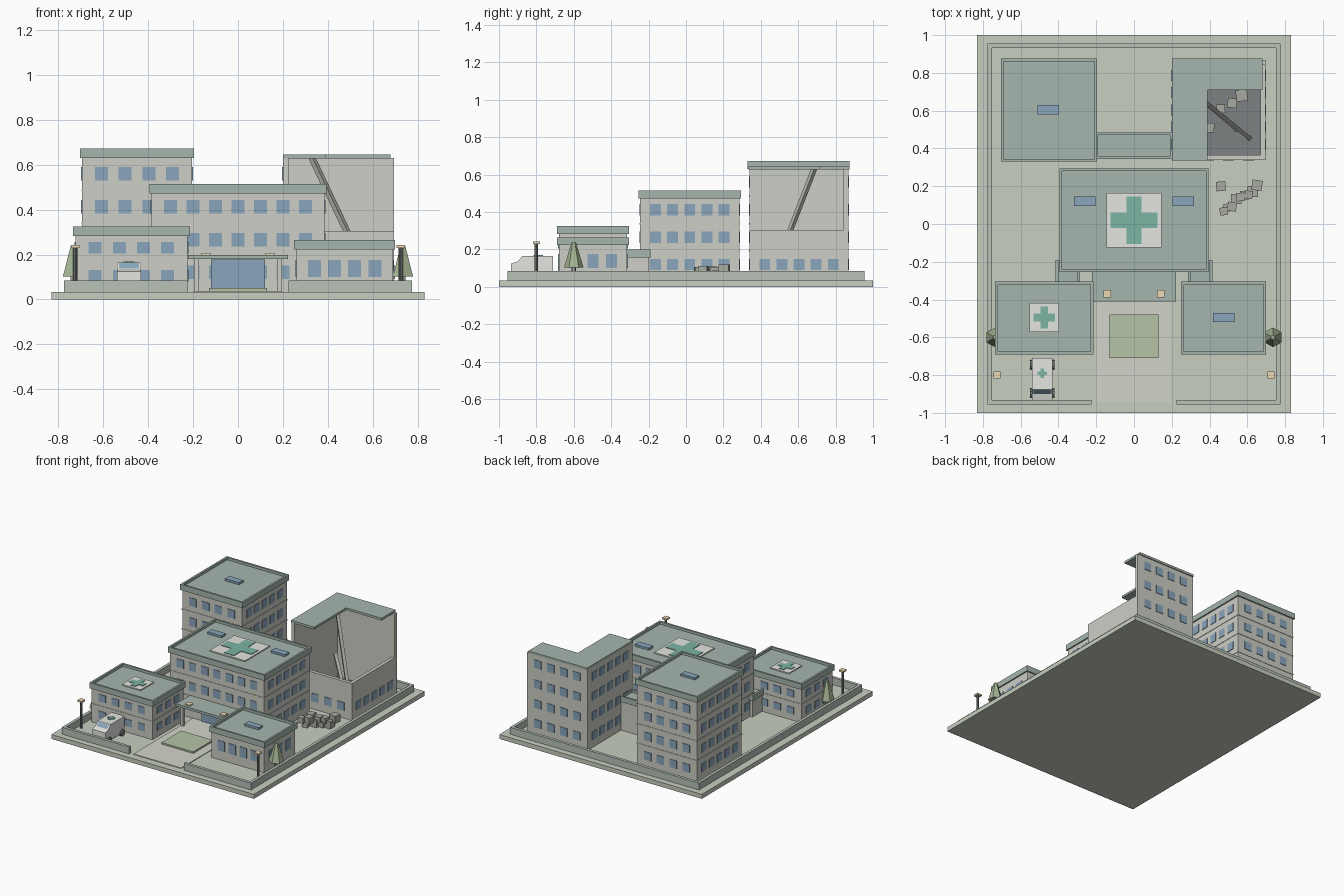
import bpy, bmesh, math, random
from mathutils import Vector, Matrix

if "Cube" in bpy.data.objects:
    bpy.data.objects.remove(bpy.data.objects["Cube"])

random.seed(4)
COLS = dict(wall=(.62, .62, .57), roof=(.38, .47, .42), glass=(.25, .38, .5), ground=(.58, .62, .53),
            path=(.65, .66, .59), lawn=(.46, .55, .38), white=(.78, .79, .75), cross=(.2, .46, .37),
            dark=(.2, .22, .22), rubble=(.4, .4, .37), lamp=(.85, .7, .45), tree=(.38, .47, .3),
            fence=(.48, .54, .48))
MATS = {}
for k, c in COLS.items():
    MATS[k] = bpy.data.materials.new(k)
    MATS[k].diffuse_color = (*c, 1)


def finish(name, bm, mat):
    me = bpy.data.meshes.new(name)
    bm.to_mesh(me)
    bm.free()
    me.materials.append(MATS[mat])
    ob = bpy.data.objects.new(name, me)
    bpy.context.collection.objects.link(ob)
    return ob


def boxes(name, mat, items):
    """One object from boxes given as (x0, x1, y0, y1, z0, z1)."""
    bm = bmesh.new()
    for x0, x1, y0, y1, z0, z1 in items:
        m = Matrix.Translation(((x0+x1)/2, (y0+y1)/2, (z0+z1)/2)) @ Matrix.Diagonal((x1-x0, y1-y0, z1-z0, 1))
        bmesh.ops.create_cube(bm, size=1, matrix=m)
    return finish(name, bm, mat)


def cones(name, mat, items, seg):
    """Upright cones/cylinders given as (x, y, z0, z1, r0, r1)."""
    bm = bmesh.new()
    for x, y, z0, z1, r0, r1 in items:
        bmesh.ops.create_cone(bm, cap_ends=True, segments=seg, radius1=r0, radius2=r1, depth=z1-z0,
                              matrix=Matrix.Translation((x, y, (z0+z1)/2)))
    return finish(name, bm, mat)


def frame(x0, x1, y0, y1, z0, z1, w):
    return [(x0, x1, y0, y0+w, z0, z1), (x0, x1, y1-w, y1, z0, z1),
            (x0, x0+w, y0+w, y1-w, z0, z1), (x1-w, x1, y0+w, y1-w, z0, z1)]


def windows(name, x0, x1, y0, y1, nx, ny, sides, w=.058, h=.06):
    """sides: letter -> list of row heights; panes stand slightly proud of the wall."""
    out, t = [], .004
    for s, rows in sides.items():
        n, a, b = (nx, x0, x1) if s in 'fb' else (ny, y0, y1)
        step = (b - a - .07) / n
        for i in range(n):
            c = a + .035 + step * (i + .5)
            for z in rows:
                lo, hi = z - h/2, z + h/2
                if s in 'fb':
                    p = y0 if s == 'f' else y1
                    out.append((c-w/2, c+w/2, p-t, p+t, lo, hi))
                else:
                    p = x0 if s == 'l' else x1
                    out.append((p-t, p+t, c-w/2, c+w/2, lo, hi))
    boxes(name + '_windows', 'glass', out)


def roof(name, x0, x1, y0, y1, top, o=.01):
    X = (x0-o, x1+o, y0-o, y1+o)
    boxes(name + '_roof', 'roof', [(*X, top-.042, top-.018)] + frame(*X, top-.018, top, .014))


def building(name, x0, x1, y0, y1, top, nx, ny, rows, wh=.06):
    boxes(name + '_walls', 'wall', [(x0, x1, y0, y1, .03, top-.04)])
    bands = [((a+b)/2 - .004, (a+b)/2 + .004) for a, b in zip(rows, rows[1:])]
    if bands:
        boxes(name + '_bands', 'wall', [(x0-.003, x1+.003, y0-.003, y1+.003, a, b) for a, b in bands])
    windows(name, x0, x1, y0, y1, nx, ny, dict.fromkeys('fblr', rows), h=wh)
    roof(name, x0, x1, y0, y1, top)


def cross(name, x, y, z, pad, arm, half):
    if pad:
        boxes(name + '_pad', 'white', [(x-pad, x+pad, y-pad, y+pad, z-.008, z)])
    boxes(name + '_cross', 'cross', [(x-arm, x+arm, y-half, y+half, z-.004, z+.004),
                                     (x-half, x+half, y-arm, y+arm, z-.004, z+.004)])


# Grounds: slab, perimeter wall with front gap, path, lawn
boxes('base_slab', 'ground', [(-.83, .83, -1, 1, 0, .033)])
per = frame(-.775, .775, -.955, .955, .03, .085, .022)[1:]
per = [per[0]] + [(a, b, -.955, d, e, f) for a, b, c, d, e, f in per[1:]]
per += [(-.755, -.225, -.955, -.933, .03, .085), (.225, .755, -.955, -.933, .03, .085)]
boxes('perimeter_wall', 'fence', per)
boxes('front_path', 'path', [(-.195, .195, -.945, -.25, .03, .038)])
boxes('lawn_bed', 'lawn', [(-.13, .13, -.71, -.48, .03, .05)])

# Buildings
R4 = [.12, .265, .412, .56]
building('main_block', -.385, .385, -.245, .285, .515, 7, 5, R4[:3])
building('tower', -.695, -.205, .34, .865, .672, 4, 5, R4)
building('left_wing', -.725, -.225, -.68, -.315, .325, 4, 3, [.105, .23], .052)
building('right_wing', .26, .69, -.68, -.315, .265, 4, 3, [.138], .075)

# Connecting passages
boxes('passage_walls', 'wall', [(-.405, -.295, -.32, -.2, .03, .165), (.295, .405, -.32, -.2, .03, .165),
                                (-.21, .21, .355, .475, .03, .255)])
roof('left_passage', -.405, -.295, -.32, -.2, .2)
roof('right_passage', .295, .405, -.32, -.2, .2)
roof('rear_passage', -.195, .195, .355, .475, .29)

# Entrance
boxes('entrance_doors', 'glass', [(-.12, .12, -.258, -.24, .036, .178)])
boxes('entrance_canopy', 'roof', [(-.222, .222, -.41, -.245, .18, .198)])
boxes('canopy_posts', 'wall', [(s*.185-.011, s*.185+.011, -.395, -.373, .03, .182) for s in (-1, 1)])
boxes('canopy_lamps', 'lamp', [(s*.142-.02, s*.142+.02, -.39, -.35, .196, .206) for s in (-1, 1)])

# Roof markings and vents
cross('main_roof', 0, .02, .506, .145, .125, .04)
cross('left_wing_roof', -.475, -.495, .316, .077, .057, .02)
boxes('roof_vents', 'glass', [(x-.057, x+.057, y-.025, y+.025, z-.02, z-.002) for x, y, z in
      ((-.26, .12, .515), (.26, .12, .515), (-.455, .605, .672), (.475, -.495, .265))])

# Ruined block: two full walls, two broken low walls, L-shaped roof remnant
X0, X1, Y0, Y1, T = .2, .695, .34, .868, .025
boxes('ruin_walls', 'wall', [(X0, X0+T, Y0, Y1, .03, .63), (X0+T, X1, Y1-T, Y1, .03, .63),
                             (X0+T, X1, Y0, Y0+T, .03, .305), (X1-T, X1, Y0+T, Y1-T, .03, .305)])
boxes('ruin_floor', 'dark', [(X0+T, X1-T, Y0+T, Y1-T, .03, .042)])
boxes('ruin_roof', 'roof', [(.2, .39, .335, .875, .628, .645), (.39, .68, .71, .875, .628, .645)])
windows('ruin', X0, X1, Y0, Y1, 4, 5, dict(l=R4, b=R4, f=R4[:1], r=R4[:1]))


def beam(name, a, b, w):
    a, b = Vector(a), Vector(b)
    bm = bmesh.new()
    m = Matrix.Translation((a+b)/2) @ (b-a).to_track_quat('Z', 'Y').to_matrix().to_4x4()
    bmesh.ops.create_cube(bm, size=1, matrix=m @ Matrix.Diagonal((w, w, (b-a).length, 1)))
    finish(name, bm, 'rubble')


beam('fallen_beam', (.33, .685, .63), (.61, .455, .04), .022)
beam('short_fallen_beam', (.3, .71, .28), (.545, .5, .05), .022)

# Rubble
bm = bmesh.new()
spots = [(.57, .68, .06), (.52, .64, .05), (.4, .51, .05), (.46, .61, .045), (.46, .2, .05)]
spots += [(.475 + .022*i, .075 + .015*i + random.uniform(-.015, .015), random.uniform(.04, .058)) for i in range(9)]
for i, (x, y, s) in enumerate(spots):
    z = .03 + s/2 + (.035 if i > 4 and i % 2 else 0)
    bmesh.ops.create_cube(bm, size=s, matrix=Matrix.Translation((x, y, z))
                          @ Matrix.Rotation(random.uniform(-.2, .2), 4, 'Z'))
finish('rubble', bm, 'rubble')

# Ambulance: extruded side profile, wheels, glass, roof cross
bm = bmesh.new()
prof = [(-.935, .05), (-.935, .125), (-.9, .135), (-.875, .165), (-.71, .165), (-.71, .05)]
f = bm.faces.new([bm.verts.new((-.54, y, z)) for y, z in prof])
ext = bmesh.ops.extrude_face_region(bm, geom=[f])
bmesh.ops.translate(bm, vec=(.108, 0, 0), verts=[v for v in ext['geom'] if isinstance(v, bmesh.types.BMVert)])
bmesh.ops.recalc_face_normals(bm, faces=bm.faces)
finish('ambulance_body', bm, 'white')
bm = bmesh.new()
for x in (-.54, -.432):
    for y in (-.895, -.745):
        bmesh.ops.create_cone(bm, cap_ends=True, segments=10, radius1=.024, radius2=.024, depth=.022,
                              matrix=Matrix.Translation((x, y, .056)) @ Matrix.Rotation(math.pi/2, 4, 'Y'))
finish('ambulance_wheels', bm, 'dark')
bm = bmesh.new()
bm.faces.new([bm.verts.new(p) for p in ((-.53, -.9, .137), (-.442, -.9, .137), (-.442, -.879, .162), (-.53, -.879, .162))])
finish('ambulance_windscreen', bm, 'glass')
cross('ambulance', -.486, -.79, .166, 0, .025, .009)

# Trees and lamp posts, mirrored left and right
S = (-1, 1)
cones('tree_trunks', 'rubble', [(s*.735, -.6, .03, .11, .012, .012) for s in S], 6)
cones('tree_crowns', 'tree', [(s*.735, -.6, .103, .238, .052, .012) for s in S], 6)
cones('lamp_posts', 'dark', [(s*.725, -.8, .03, .232, .009, .009) for s in S], 8)
boxes('lamp_heads', 'lamp', [(s*.725-.019, s*.725+.019, -.819, -.781, .23, .242) for s in S])

for m in bpy.data.materials:
    if m.users and not m.is_grease_pencil:
        m.use_nodes = True
        m.node_tree.nodes["Principled BSDF"].inputs["Base Color"].default_value = m.diffuse_color
